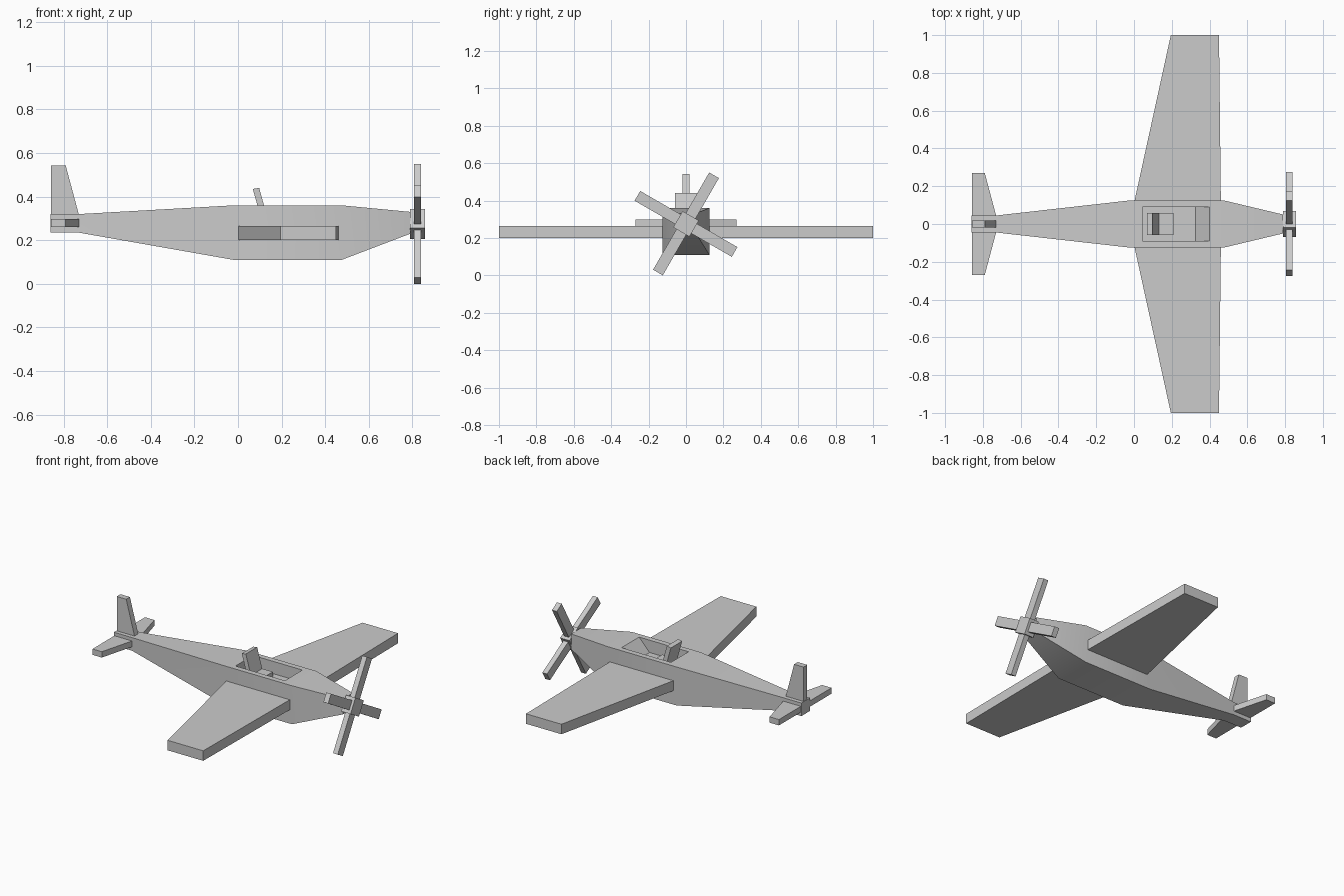
import bpy
import bmesh
from math import radians
from mathutils import Matrix, Vector

cube = bpy.data.objects.get("Cube")
if cube:
    bpy.data.objects.remove(cube)

grey = bpy.data.materials.new("plain_grey")
grey.use_nodes = True
grey.diffuse_color = (0.6, 0.6, 0.6, 1)
grey.node_tree.nodes["Principled BSDF"].inputs["Base Color"].default_value = (0.6, 0.6, 0.6, 1)


def finish(name, bm):
    bmesh.ops.recalc_face_normals(bm, faces=bm.faces)
    mesh = bpy.data.meshes.new(name)
    bm.to_mesh(mesh)
    bm.free()
    mesh.materials.append(grey)
    ob = bpy.data.objects.new(name, mesh)
    bpy.context.collection.objects.link(ob)
    return ob


def loft(bm, rings):
    """Skin a row of equal rings and cap both ends; returns the side faces."""
    rows = [[bm.verts.new(p) for p in ring] for ring in rings]
    sides = []
    for a, b in zip(rows, rows[1:]):
        n = len(a)
        sides.append([bm.faces.new((a[i], a[(i + 1) % n], b[(i + 1) % n], b[i])) for i in range(n)])
    bm.faces.new(rows[0])
    bm.faces.new(rows[-1])
    return sides


def slab(name, outline, axis, low, high):
    """Prism from a 2D outline of x and the other axis, thick along 'axis'."""
    def place(p, t):
        return (p[0], p[1], t) if axis == "z" else (p[0], t, p[1])
    bm = bmesh.new()
    loft(bm, [[place(p, t) for p in outline] for t in (low, high)])
    return finish(name, bm)


def box(name, centre, size, turn=None):
    bm = bmesh.new()
    bmesh.ops.create_cube(bm, size=1)
    bm.transform(Matrix.Translation(centre) @ (turn or Matrix()) @ Matrix.Diagonal((*size, 1)))
    return finish(name, bm)


# Fuselage: rectangular sections (x, half width, bottom, top)
sections = [(-0.86, 0.045, 0.235, 0.32), (-0.73, 0.045, 0.235, 0.32),
            (-0.02, 0.125, 0.11, 0.36), (0.475, 0.125, 0.11, 0.36),
            (0.79, 0.05, 0.23, 0.33)]
bm = bmesh.new()
sides = loft(bm, [[(x, -w, b), (x, w, b), (x, w, t), (x, -w, t)] for x, w, b, t in sections])

# Open cockpit sunk into the top, with a sloping front wall
rim = sides[2][2]
bmesh.ops.inset_individual(bm, faces=[rim], thickness=0.03)
middle = rim.calc_center_median()
for v in rim.verts:
    v.co.y = 0.09 if v.co.y > 0 else -0.09
    v.co.x = 0.4 if v.co.x > middle.x else 0.045
sunk = bmesh.ops.extrude_face_region(bm, geom=[rim])
for v in [g for g in sunk["geom"] if isinstance(g, bmesh.types.BMVert)]:
    v.co.z = 0.28
    if v.co.x > 0.3:
        v.co.x = 0.325
if rim.is_valid:
    bm.faces.remove(rim)
fuselage = finish("fuselage", bm)
bpy.context.view_layer.objects.active = fuselage
fuselage.select_set(True)
bpy.ops.object.shade_smooth_by_angle(angle=radians(30))
fuselage.select_set(False)

# Seat
box("seat_cushion", (0.15, 0, 0.295), (0.12, 0.115, 0.03))
slab("seat_back", [(0.11, 0.285), (0.14, 0.285), (0.097, 0.44), (0.068, 0.435)], "y", -0.058, 0.058)

# Wings and tailplanes, mirrored on both sides
for name, side in (("left", 1), ("right", -1)):
    slab(name + "_wing", [(0, 0.11 * side), (0.46, 0.11 * side), (0.45, side), (0.195, side)],
         "z", 0.2, 0.265)
    slab(name + "_tailplane", [(-0.857, 0.03 * side), (-0.73, 0.045 * side),
                               (-0.79, 0.27 * side), (-0.857, 0.27 * side)], "z", 0.26, 0.298)

# Tail fin
slab("tail_fin", [(-0.858, 0.3), (-0.725, 0.3), (-0.79, 0.543), (-0.858, 0.543)], "y", -0.019, 0.019)

# Propeller: square hub and two crossed bars making four blades
hub = Vector((0.823, 0, 0.275))
for i in range(2):
    box(f"propeller_blades_{i + 1}", hub, (0.034, 0.6, 0.06), Matrix.Rotation(radians(60 + 90 * i), 4, "X"))
box("propeller_hub", hub, (0.067, 0.1, 0.1), Matrix.Rotation(radians(60), 4, "X"))
